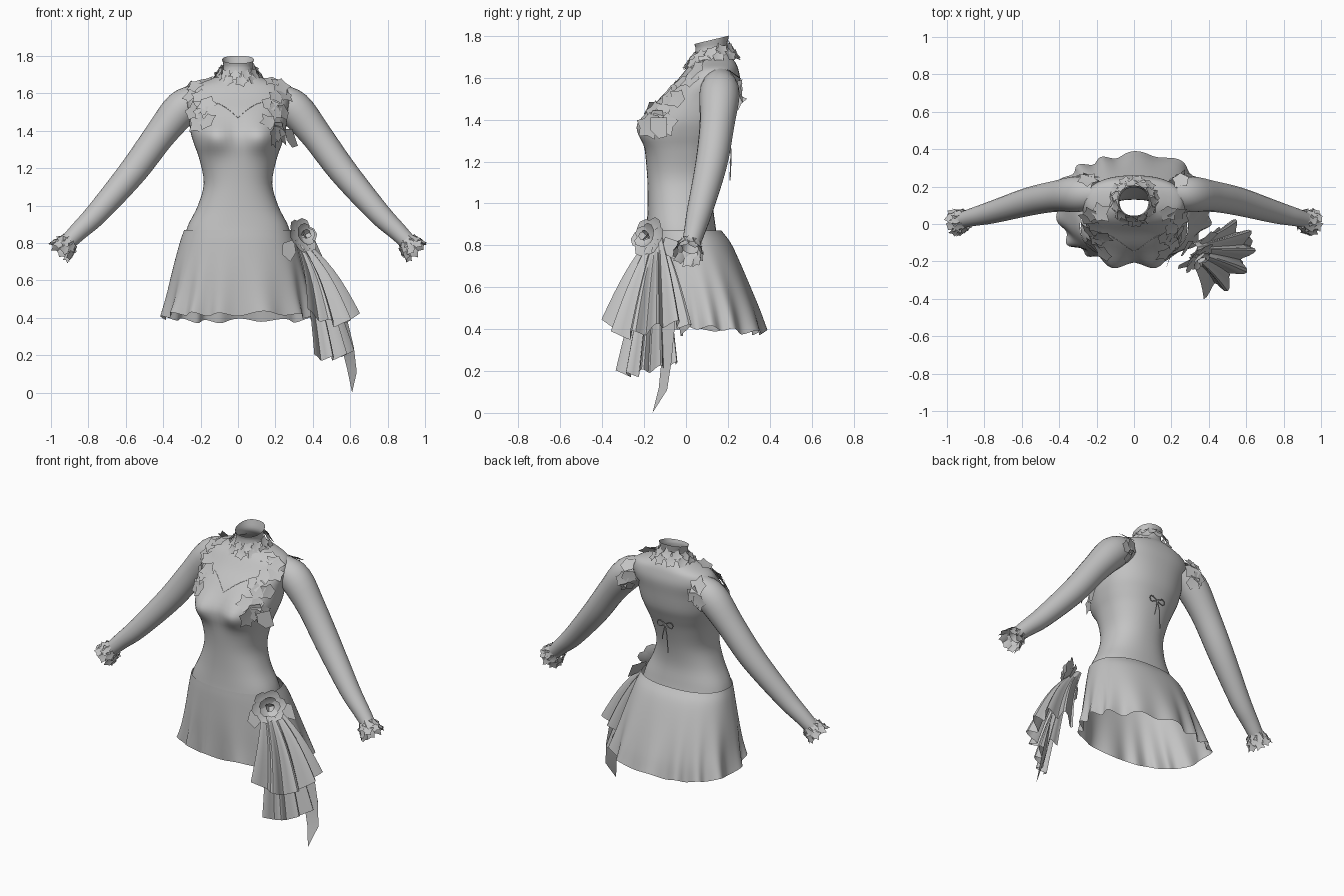
import bpy, bmesh, math, random
from mathutils import Vector, Matrix
from mathutils.bvhtree import BVHTree

if "Cube" in bpy.data.objects:
    bpy.data.objects.remove(bpy.data.objects["Cube"])

random.seed(4)
grey = bpy.data.materials.new("cloth_grey")
grey.diffuse_color = (0.55, 0.55, 0.55, 1)
grey.use_nodes = True
grey.node_tree.nodes["Principled BSDF"].inputs["Base Color"].default_value = grey.diffuse_color


def make(name, verts, faces, angle=40):
    me = bpy.data.meshes.new(name)
    me.from_pydata([tuple(v) for v in verts], [], faces)
    bm = bmesh.new()
    bm.from_mesh(me)
    bmesh.ops.recalc_face_normals(bm, faces=bm.faces)
    bm.to_mesh(me)
    bm.free()
    me.materials.append(grey)
    ob = bpy.data.objects.new(name, me)
    bpy.context.collection.objects.link(ob)
    bpy.ops.object.select_all(action='DESELECT')
    ob.select_set(True)
    bpy.context.view_layer.objects.active = ob
    bpy.ops.object.shade_smooth_by_angle(angle=math.radians(angle))
    return ob


def smooth(rows, sub):
    """Catmull-Rom interpolation of tuples."""
    p = [Vector(r) for r in rows]
    p = [2 * p[0] - p[1]] + p + [2 * p[-1] - p[-2]]
    out = []
    for i in range(1, len(p) - 2):
        a, b, c, d = p[i - 1:i + 3]
        for k in range(sub):
            t = k / sub
            out.append(0.5 * (2 * b + (c - a) * t + (2 * a - 5 * b + 4 * c - d) * t * t
                              + (3 * b - a - 3 * c + d) * t ** 3))
    return out + [p[-2]]


def loft(rings, closed=True):
    n = len(rings[0])
    verts = [v for r in rings for v in r]
    faces = [(i * n + j, i * n + (j + 1) % n, (i + 1) * n + (j + 1) % n, (i + 1) * n + j)
             for i in range(len(rings) - 1) for j in range(n if closed else n - 1)]
    return verts, faces


def oval(z, w, yf, yb, a, e=0.88):
    c, s = math.cos(a), math.sin(a)
    x = w * math.copysign(abs(c) ** e, c)
    return Vector((x, (yf + yb) / 2 + (yb - yf) / 2 * math.copysign(abs(s) ** e, s), z))


# Bodice with high neck: z, half width, front y, back y
body = [(1.80, .085, .04, .205), (1.74, .077, .045, .195), (1.70, .095, .04, .215),
        (1.675, .16, .03, .235), (1.64, .25, .0, .25), (1.58, .275, -.05, .26),
        (1.50, .265, -.125, .25), (1.40, .255, -.185, .235), (1.33, .235, -.2, .21),
        (1.25, .207, -.195, .18), (1.12, .183, -.185, .145), (1.0, .215, -.183, .13),
        (.9, .265, -.187, .14), (.84, .285, -.192, .15)]
N = 56
rings = []
for row in smooth(body, 4):
    ring = []
    for j in range(N):
        p = oval(*row, 2 * math.pi * j / N)
        if p.y < (row[2] + row[3]) / 2:   # bust
            p.y -= .058 * math.exp(-((abs(p.x) - .125) / .085) ** 2 - ((p.z - 1.37) / .085) ** 2)
        if p.z > 1.74:                    # collar tilts forward
            p.z += (p.z - 1.74) * 4 * (p.y - .2)
        ring.append(p)
    rings.append(ring)
bv, bf = loft(rings)
make("bodice", bv, bf)

# Flared skirt with uneven pleats growing towards the hem
skirt = [(.87, .288, -.193, .17), (.8, .312, -.197, .22), (.65, .352, -.2, .285),
         (.5, .385, -.2, .34), (.385, .412, -.2, .372)]
rings = []
for row in smooth(skirt, 5):
    t = max(0.0, (.87 - row[0]) / .485)
    ring = []
    for j in range(144):
        a = 2 * math.pi * j / 144
        p = oval(*row, a)
        wave = .7 * math.sin(14 * a + 1.5 * math.sin(3 * a)) + .4 * math.sin(5 * a + 1)
        k = 1 + .065 * t ** 2.2 * wave
        ring.append(Vector((p.x * k, .08 + (p.y - .08) * k,
                            p.z + t ** 3 * (.014 * wave - .02 * math.sin(a) + .018))))
    rings.append(ring)
make("skirt", *loft(rings), 50)

# Sleeves: x, y, z, radius
arm = [(.2, .16, 1.575, .078), (.30, .16, 1.52, .096), (.42, .148, 1.375, .083), (.56, .12, 1.185, .076),
       (.75, .065, .963, .061), (.85, .04, .865, .05), (.925, .02, .79, .042)]
solid_v, solid_f = list(bv), list(bf)
for side, label in ((1, "left"), (-1, "right")):
    path = smooth(arm, 4)
    rings = []
    for i, q in enumerate(path):
        d = (path[min(i + 1, len(path) - 1)] - path[max(i - 1, 0)]).to_3d().normalized()
        u = d.cross(Vector((0, 1, 0))).normalized()
        v = d.cross(u)
        ring = [q.to_3d() + q[3] * (u * math.cos(b) + v * math.sin(b))
                for b in (2 * math.pi * k / 20 for k in range(20))]
        rings.append([Vector((side * p.x, p.y, p.z)) for p in ring])
    v, f = loft(rings)
    make(label + "_sleeve", v, f)
    solid_f += [tuple(i + len(solid_v) for i in face) for face in f]
    solid_v += v
surface = BVHTree.FromPolygons(solid_v, solid_f)


class Petals:
    """Collects thin blossoms and petals into one object."""

    def __init__(self):
        self.v, self.f = [], []

    def fan(self, loc, normal, outline, cup, spin):
        m = Matrix.Translation(loc) @ normal.to_track_quat('Z', 'Y').to_matrix().to_4x4() \
            @ Matrix.Rotation(spin, 4, 'Z')
        o, n = len(self.v), len(outline)
        self.v += [m @ Vector((0, 0, 0))] + [m @ Vector((x, y, cup * (x * x + y * y) ** .5))
                                             for x, y in outline]
        self.f += [(o, o + 1 + i, o + 1 + (i + 1) % n) for i in range(n)]

    def blossom(self, loc, normal, r, cup=.2, notch=.66):
        pts = []
        for i in range(10):
            q = r * (random.uniform(.8, 1.15) if i % 2 == 0 else notch)
            pts.append((q * math.cos(i * math.pi / 5), q * math.sin(i * math.pi / 5)))
        self.fan(loc, normal, pts, cup, random.uniform(0, 6))

    def on_surface(self, point, r):
        loc, nor, _, _ = surface.find_nearest(Vector(point))
        if nor.dot(loc - Vector((loc.x * .6, .08, loc.z - .05))) < 0:
            nor = -nor
        tilt = Vector([random.uniform(-.2, .2) for _ in range(3)])
        self.blossom(loc + nor * .008, (nor + tilt).normalized(), r, .05)


# Blossom garlands over both shoulders, front and back
garland = [(.19, .05, 1.69), (.25, .03, 1.67), (.22, -.05, 1.61), (.28, .0, 1.61), (.18, -.1, 1.57),
           (.22, -.12, 1.53), (.27, -.06, 1.51), (.18, -.18, 1.47), (.25, -.14, 1.46),
           (.25, .25, 1.62), (.22, .3, 1.55), (.27, .28, 1.52), (.22, .3, 1.46)]
for side, label in ((1, "left"), (-1, "right")):
    g = Petals()
    for x, y, z in garland:
        g.on_surface((side * x, y, z), random.uniform(.05, .065))
    if side == 1:
        for p in ((.25, -.16, 1.41), (.28, -.12, 1.38), (.22, -.2, 1.37)):
            g.on_surface(p, .065)
    make(label + "_shoulder_garland", g.v, g.f, 20)
make("hanging_leaf", [(.25, -.17, 1.41), (.29, -.09, 1.41), (.32, -.09, 1.32), (.29, -.13, 1.31),
                      (.26, -.17, 1.35)], [(0, 1, 2, 3, 4)])

# Blossom ring low round the neck, higher at the nape
g = Petals()
for i in range(22):
    a = 2 * math.pi * i / 11 + (i // 11) * .28
    out = Vector((math.cos(a), math.sin(a), .6)).normalized()
    r = .098 if i < 11 else .122
    g.blossom(Vector((r * math.cos(a), .122 + r * math.sin(a) * .95, 1.718 - .03 * (i // 11)
                      + .025 * math.sin(a))), out, .038)
make("neck_garland", g.v, g.f, 20)

# Ruffled blossom cuffs
axis = Vector((.68, -.18, -.71)).normalized()
u = axis.cross(Vector((0, 1, 0))).normalized()
w = axis.cross(u)
for side, label in ((1, "left"), (-1, "right")):
    g = Petals()
    for i in range(18):
        a = 2 * math.pi * i / 9 + (i // 9) * .35
        out = u * math.cos(a) + w * math.sin(a)
        p = Vector((.915, .018, .792)) + axis * .036 * (i // 9) + out * (.05 + .008 * (i // 9))
        d = (out - axis * .35).normalized()
        g.blossom(Vector((side * p.x, p.y, p.z)), Vector((side * d.x, d.y, d.z)), .036)
    make(label + "_cuff", g.v, g.f, 20)


# Pleated hip drape in two tiers, fanning out from the rose
def drape(name, hem, pleats, depth):
    path = smooth(hem, pleats)
    top = Vector((.325, -.14, .83))
    mid = sum(path, Vector()) / len(path)
    rings = []
    for k in range(9):
        t = k / 8
        ring = []
        for j, q in enumerate(path):
            fold = depth * t * math.cos(j * math.pi / 4)
            out = Vector((q.x - mid.x + .12, q.y - mid.y, 0)).normalized()
            start = top + (q - mid) * Vector((.2, .25, .2)).length * .5
            bulge = Vector((.015, 0, .03)) * math.sin(math.pi * t)
            ring.append(start.lerp(q, t) + out * fold + bulge
                        + Vector((0, 0, fold * .5)))
        rings.append(ring)
    make(name, *loft(rings, False), 35)


drape("upper_drape", [(.38, -.37, .43), (.50, -.32, .37), (.59, -.22, .38), (.62, -.11, .42),
                      (.57, -.02, .42), (.46, .01, .38)], 9, .034)
drape("lower_drape", [(.41, -.31, .19), (.50, -.26, .18), (.57, -.19, .20), (.60, -.1, .22),
                      (.56, -.03, .24)], 9, .026)

# Pointed ribbon tail below the drape
make("ribbon_tail", [(.53, -.12, .45), (.57, -.05, .45), (.56, -.12, .22), (.62, -.07, .24),
                     (.585, -.13, .12), (.635, -.09, .11), (.61, -.16, 0)],
     [(0, 1, 3, 2), (2, 3, 5, 4), (4, 5, 6)])

# Rose on the hip: rings of cupped petals
g = Petals()
face = Vector((.68, -.66, .3)).normalized()
e1 = face.cross(Vector((0, 0, 1))).normalized()
e2 = face.cross(e1)
centre = Vector((.335, -.17, .835))
for count, dist, size, lean, lift in ((6, .06, .05, .3, .0), (5, .038, .038, .8, .02), (3, .014, .026, 1.6, .035)):
    for i in range(count):
        a = 2 * math.pi * i / count + dist * 20
        rad = e1 * math.cos(a) + e2 * math.sin(a)
        oval_pts = [(size * math.cos(b), size * .9 * math.sin(b)) for b in (k * math.pi / 4 for k in range(8))]
        g.fan(centre + rad * dist + face * lift, (face - rad * lean * .8).normalized(), oval_pts, .25, 0)
make("hip_rose", g.v, g.f, 30)

# Leaves beside the rose
make("rose_leaves", [(.30, -.19, .82), (.24, -.22, .80), (.235, -.24, .74), (.28, -.23, .70), (.31, -.19, .75),
                     (.35, -.1, .84), (.41, -.04, .82), (.45, -.05, .73), (.38, -.12, .77)],
     [(0, 1, 2, 3, 4), (5, 6, 7, 8)])


def cord(name, lines, r):
    cu = bpy.data.curves.new(name, 'CURVE')
    cu.dimensions = '3D'
    cu.bevel_depth, cu.bevel_resolution = r, 1
    for pts in lines:
        s = cu.splines.new('POLY')
        s.points.add(len(pts) - 1)
        for sp, p in zip(s.points, pts):
            sp.co = (*p, 1)
    cu.materials.append(grey)
    bpy.context.collection.objects.link(bpy.data.objects.new(name, cu))


# Sweetheart neckline seam laid on the chest
seam = []
for i in range(25):
    x = -.19 + .38 * i / 24
    z = 1.47 + .085 * math.sin(min(abs(x) / .15, 1.15) * math.pi / 2)
    hit = surface.ray_cast(Vector((x, -1, z)), Vector((0, 1, 0)))[0]
    if hit:
        seam.append(hit)
cord("neckline_seam", [seam], .0015)

# Little tied bow on the back
loops = [[(s * .055 * math.sin(t), .212, 1.29 + .018 * math.sin(2 * t)) for t in
          (math.pi * k / 10 for k in range(11))] for s in (1, -1)]
tails = [[(0, .212, 1.29), (s * .015, .215, 1.22), (s * .02, .21, 1.15 + .04 * s)] for s in (1, -1)]
cord("back_bow", loops + tails, .003)
